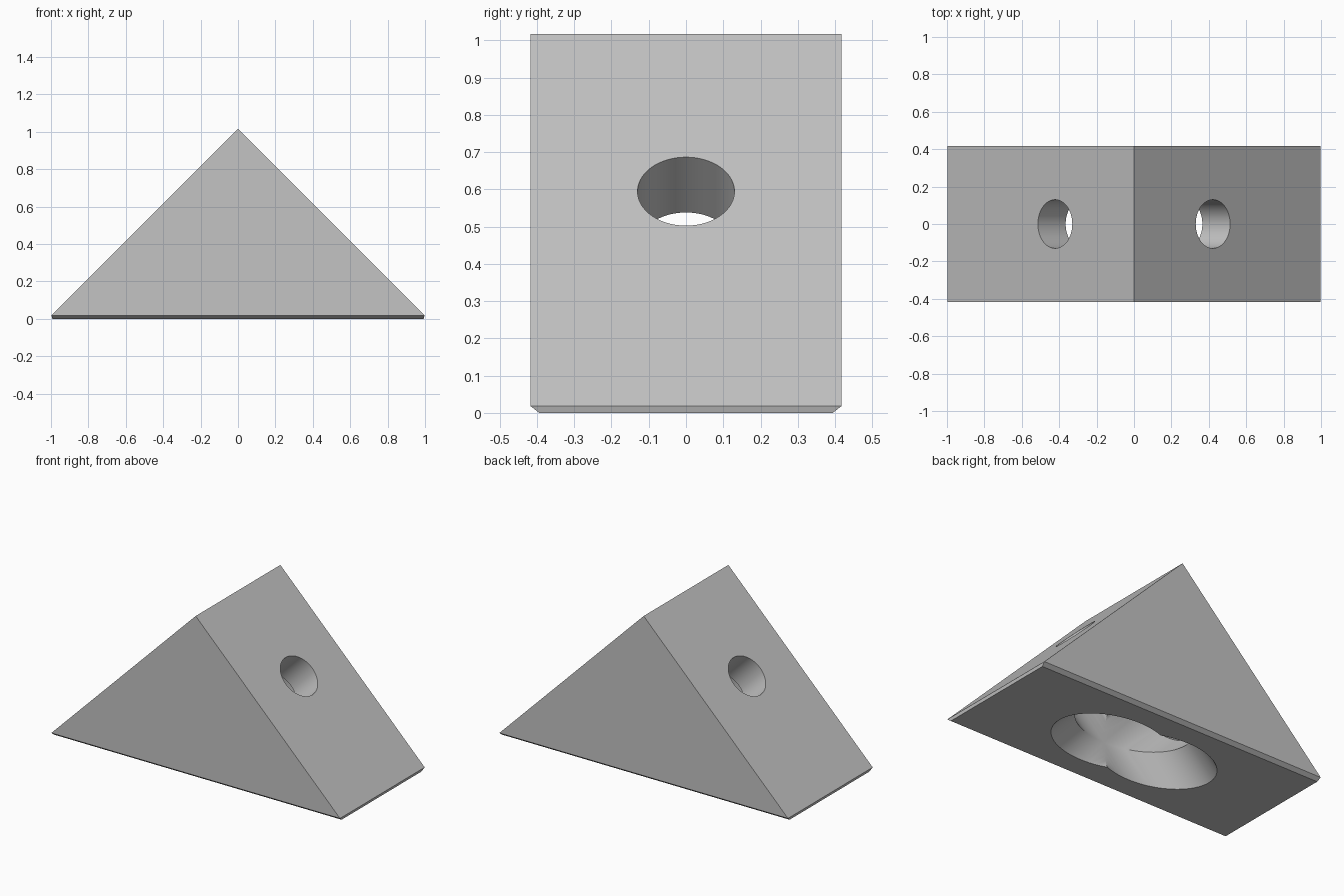
import bpy, bmesh, math
from mathutils import Matrix, Vector

if "Cube" in bpy.data.objects:
    bpy.data.objects.remove(bpy.data.objects["Cube"], do_unlink=True)

APEX, HALF_DEPTH, CHAMFER = 1.0165, 0.418, 0.024
HOLE_R, BORE_R, STEP, REACH = 0.13, 0.26, 0.21, 1.4
HOLE_X = 0.422

grey = bpy.data.materials.new("light grey")
grey.use_nodes = True
colour = (0.55, 0.55, 0.55, 1)
grey.diffuse_color = colour
grey.node_tree.nodes["Principled BSDF"].inputs["Base Color"].default_value = colour


def make_object(name, bm):
    bmesh.ops.recalc_face_normals(bm, faces=bm.faces)
    mesh = bpy.data.meshes.new(name)
    bm.to_mesh(mesh)
    bm.free()
    mesh.materials.append(grey)
    obj = bpy.data.objects.new(name, mesh)
    bpy.context.collection.objects.link(obj)
    return obj


# Triangular block, extruded front to back, with the base edges chamfered
bm = bmesh.new()
profile = [(-APEX, 0), (APEX, 0), (0, APEX)]
face = bm.faces.new([bm.verts.new((x, -HALF_DEPTH, z)) for x, z in profile])
ext = bmesh.ops.extrude_face_region(bm, geom=[face])
bmesh.ops.translate(bm, vec=(0, 2 * HALF_DEPTH, 0),
                    verts=[v for v in ext["geom"] if isinstance(v, bmesh.types.BMVert)])
bmesh.ops.recalc_face_normals(bm, faces=bm.faces)
base_edges = [e for e in bm.edges if all(v.co.z < 0.001 for v in e.verts)]
bmesh.ops.bevel(bm, geom=base_edges, offset=CHAMFER, offset_type='OFFSET',
                segments=1, affect='EDGES')
block = make_object("wedge_block", bm)


# Stepped round cutter: narrow at the slope, wide from the step to the base
def stepped_cutter(name, side):
    bm = bmesh.new()
    points = [(0, 0.2), (HOLE_R, 0.2), (HOLE_R, -STEP),
              (BORE_R, -STEP), (BORE_R, -REACH), (0, -REACH)]
    verts = [bm.verts.new((r, 0, z)) for r, z in points]
    edges = [bm.edges.new(pair) for pair in zip(verts, verts[1:])]
    bmesh.ops.spin(bm, geom=verts + edges, cent=(0, 0, 0), axis=(0, 0, 1),
                   angle=math.tau, steps=72)
    bmesh.ops.remove_doubles(bm, verts=bm.verts, dist=0.0001)
    place = Matrix.Translation(Vector((side * HOLE_X, 0, APEX - HOLE_X)))
    bm.transform(place @ Matrix.Rotation(side * math.pi / 4, 4, 'Y'))
    cutter = make_object(name, bm)
    cutter.hide_render = True
    return cutter


bpy.context.view_layer.objects.active = block
block.select_set(True)
for name, side in (("left_bore_cutter", 1), ("right_bore_cutter", -1)):
    cutter = stepped_cutter(name, side)
    mod = block.modifiers.new(name, 'BOOLEAN')
    mod.operation = 'DIFFERENCE'
    mod.solver = 'EXACT'
    mod.object = cutter
    bpy.ops.object.modifier_apply(modifier=mod.name)
    bpy.data.objects.remove(cutter, do_unlink=True)

bpy.ops.object.shade_smooth_by_angle(angle=math.radians(30))
